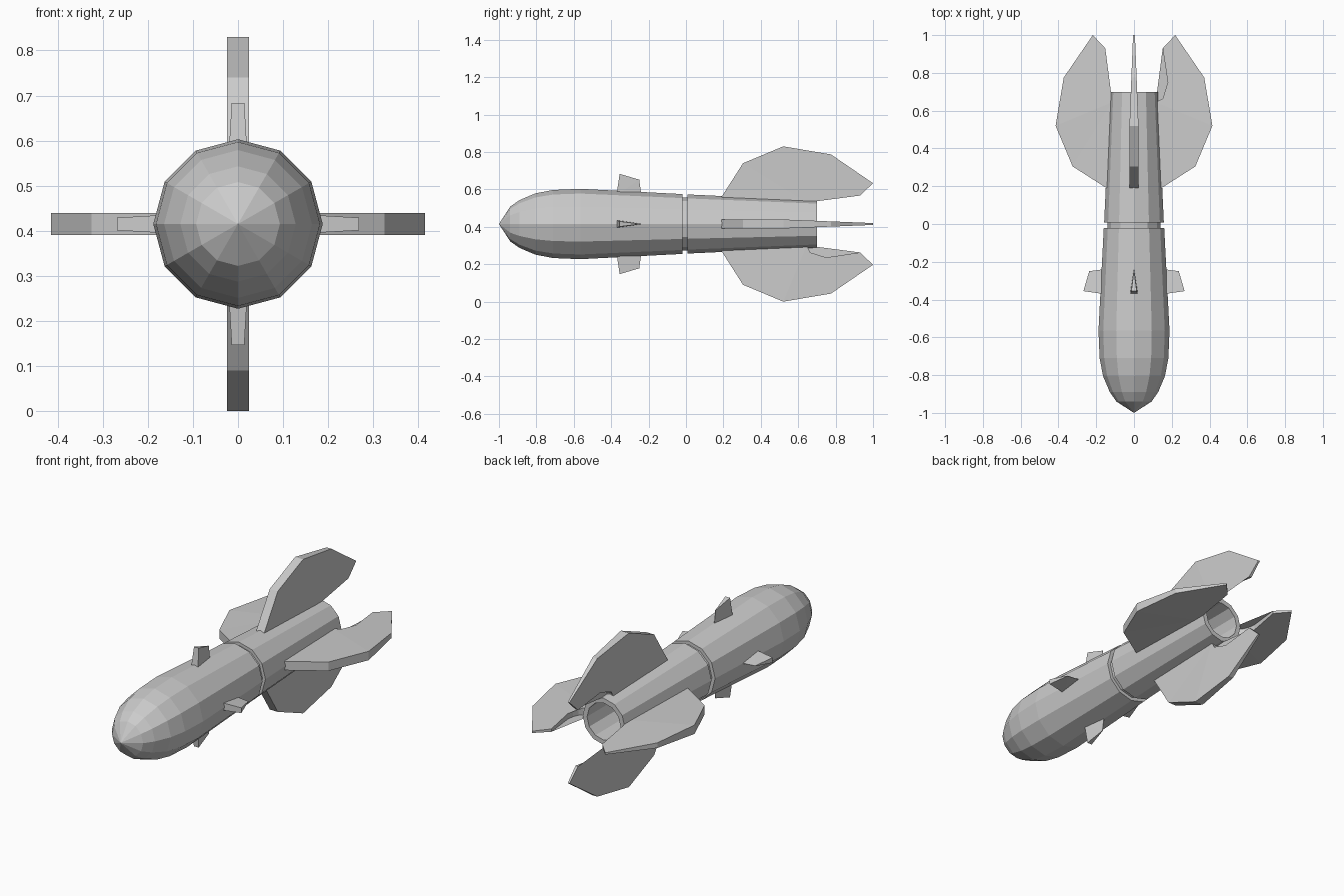
import bpy, bmesh
from math import sin, cos, pi
from mathutils import Matrix, Vector

if "Cube" in bpy.data.objects:
    bpy.data.objects.remove(bpy.data.objects["Cube"])

CZ = 0.415   # height of the long axis
SIDES = 12


def finish(bm, name, matrix=Matrix()):
    bmesh.ops.recalc_face_normals(bm, faces=bm.faces)
    bm.transform(Matrix.Translation((0, 0, CZ)) @ matrix)
    mesh = bpy.data.meshes.new(name)
    bm.to_mesh(mesh)
    bm.free()
    obj = bpy.data.objects.new(name, mesh)
    bpy.context.collection.objects.link(obj)
    return obj


def lathe(name, profile):
    """Revolve (y, radius) points about the long axis; radius 0 closes an end."""
    bm = bmesh.new()
    rings = []
    for y, r in profile:
        n = SIDES if r > 0 else 1
        rings.append([bm.verts.new((r * cos(2 * pi * i / SIDES), y, r * sin(2 * pi * i / SIDES)))
                      for i in range(n)])
    for a, b in zip(rings, rings[1:]):
        for i in range(SIDES):
            j = (i + 1) % SIDES
            quad = [a[i % len(a)], a[j % len(a)], b[j % len(b)], b[i % len(b)]]
            bm.faces.new(list(dict.fromkeys(quad)))
    return finish(bm, name)


def fin(name, outline, half, angle):
    """Flat plate from (y, radius) outline; half(y, r) gives the half thickness."""
    bm = bmesh.new()
    left = [bm.verts.new((-half(y, r), y, r)) for y, r in outline]
    right = [bm.verts.new((half(y, r), y, r)) for y, r in outline]
    sides = [bm.faces.new(left), bm.faces.new(right[::-1])]
    n = len(outline)
    for i in range(n):
        j = (i + 1) % n
        bm.faces.new((left[i], right[i], right[j], left[j]))
    bmesh.ops.triangulate(bm, faces=sides)
    return finish(bm, name, Matrix.Rotation(angle, 4, 'Y'))


# Hull: rounded nose, tapering body, joint groove, tail tube with open exhaust
lathe("hull", [
    (-1.0, 0), (-0.94, 0.093), (-0.89, 0.128), (-0.805, 0.164), (-0.71, 0.182), (-0.565, 0.188),
    (-0.02, 0.16), (-0.02, 0.141), (0.008, 0.141), (0.008, 0.158),
    (0.70, 0.126), (0.70, 0.10), (0.45, 0.10), (0.45, 0)])

# Tail fins: swept outline with a rounded notch behind the root
TAIL = [(0.19, 0.115), (0.19, 0.145), (0.305, 0.325), (0.52, 0.415), (0.775, 0.372), (1.0, 0.218),
        (0.93, 0.152), (0.75, 0.179), (0.71, 0.176), (0.68, 0.166), (0.66, 0.151),
        (0.648, 0.132), (0.645, 0.115)]


def tail_half(y, r):
    return 0.024 - 0.019 * max(0, (y - 0.52) / 0.48)


# Small forward fins: wedge section, blunt in front and sharp behind
FRONT = [(-0.372, 0.15), (-0.355, 0.268), (-0.25, 0.237), (-0.238, 0.15)]


def front_half(y, r):
    return (0.021 if r < 0.2 else 0.014) if y < -0.3 else 0.001


for k in range(4):
    fin(f"tail_fin_{k + 1}", TAIL, tail_half, k * pi / 2)
    fin(f"front_fin_{k + 1}", FRONT, front_half, k * pi / 2)
